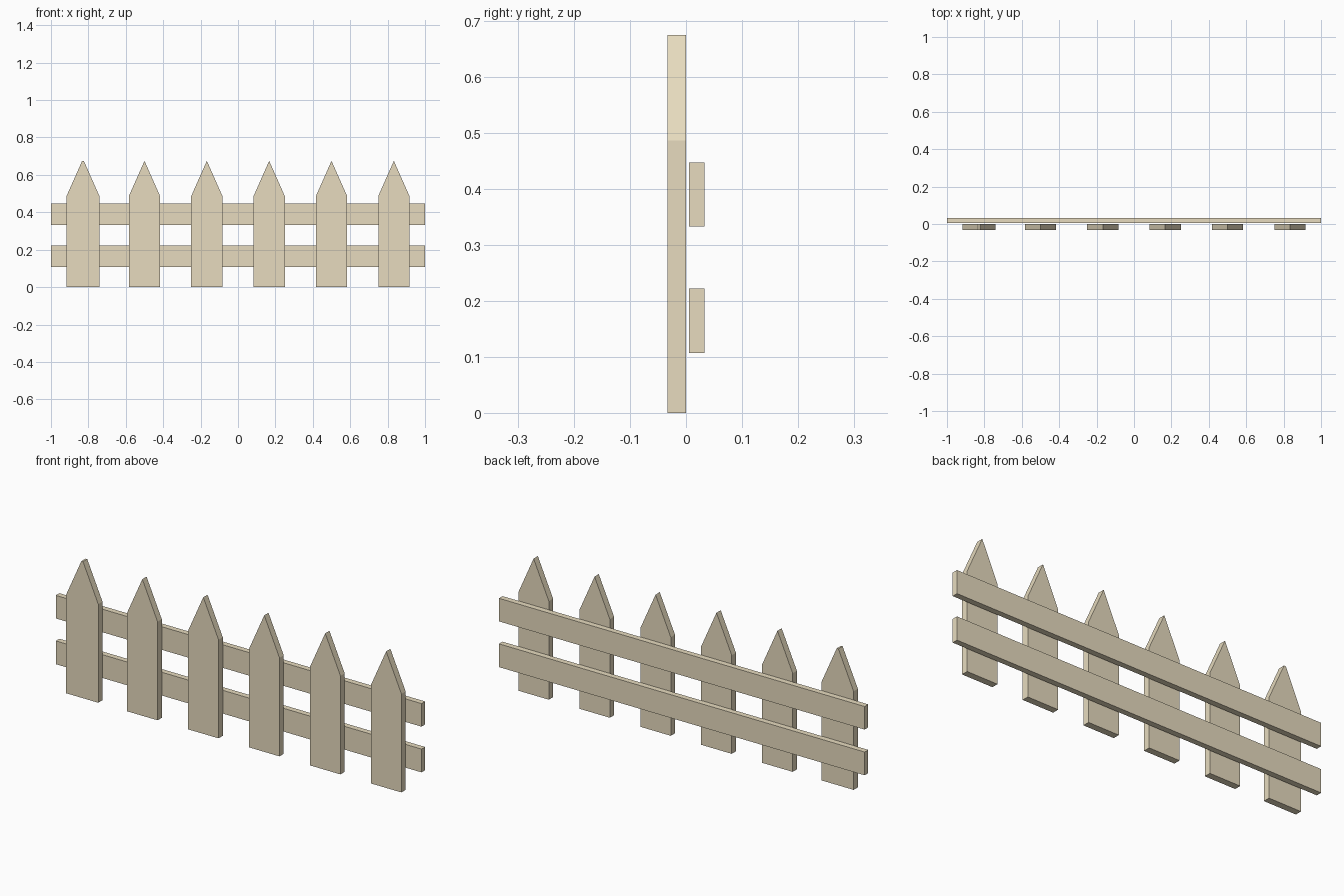
import bpy

if "Cube" in bpy.data.objects:
    bpy.data.objects.remove(bpy.data.objects["Cube"])

wood = bpy.data.materials.new("pale_wood")
wood.diffuse_color = (0.80, 0.71, 0.52, 1)
wood.use_nodes = True
wood.node_tree.nodes["Principled BSDF"].inputs["Base Color"].default_value = wood.diffuse_color


def extrude_profile(name, profile, y0, y1):
    """Solid made from an x-z outline (counter-clockwise from the front)."""
    n = len(profile)
    verts = [(x, y, z) for y in (y0, y1) for x, z in profile]
    faces = [list(range(n)), list(range(2 * n - 1, n - 1, -1))]
    faces += [[(i + 1) % n, i, i + n, (i + 1) % n + n] for i in range(n)]
    mesh = bpy.data.meshes.new(name)
    mesh.from_pydata(verts, [], faces)
    mesh.materials.append(wood)
    obj = bpy.data.objects.new(name, mesh)
    bpy.context.collection.objects.link(obj)
    return obj


HALF, SHOULDER, TIP = 1 / 12, 0.487, 0.675

# Pointed pickets; the leftmost is slightly wider with a blunt tip
for i in range(6):
    cx = -5 / 6 + i / 3
    extra = 0.009 if i == 0 else 0.0
    outline = [(cx - HALF, 0), (cx + HALF + extra, 0),
               (cx + HALF + extra, SHOULDER)]
    if extra:
        outline.append((cx + extra, TIP))
    outline += [(cx, TIP), (cx - HALF, SHOULDER)]
    extrude_profile(f"picket_{i + 1}", outline, -0.033, 0.0)

# Horizontal rails behind the pickets
for name, z0, z1 in (("lower_rail", 0.107, 0.222), ("upper_rail", 0.333, 0.447)):
    extrude_profile(name, [(-1, z0), (1, z0), (1, z1), (-1, z1)], 0.005, 0.033)
